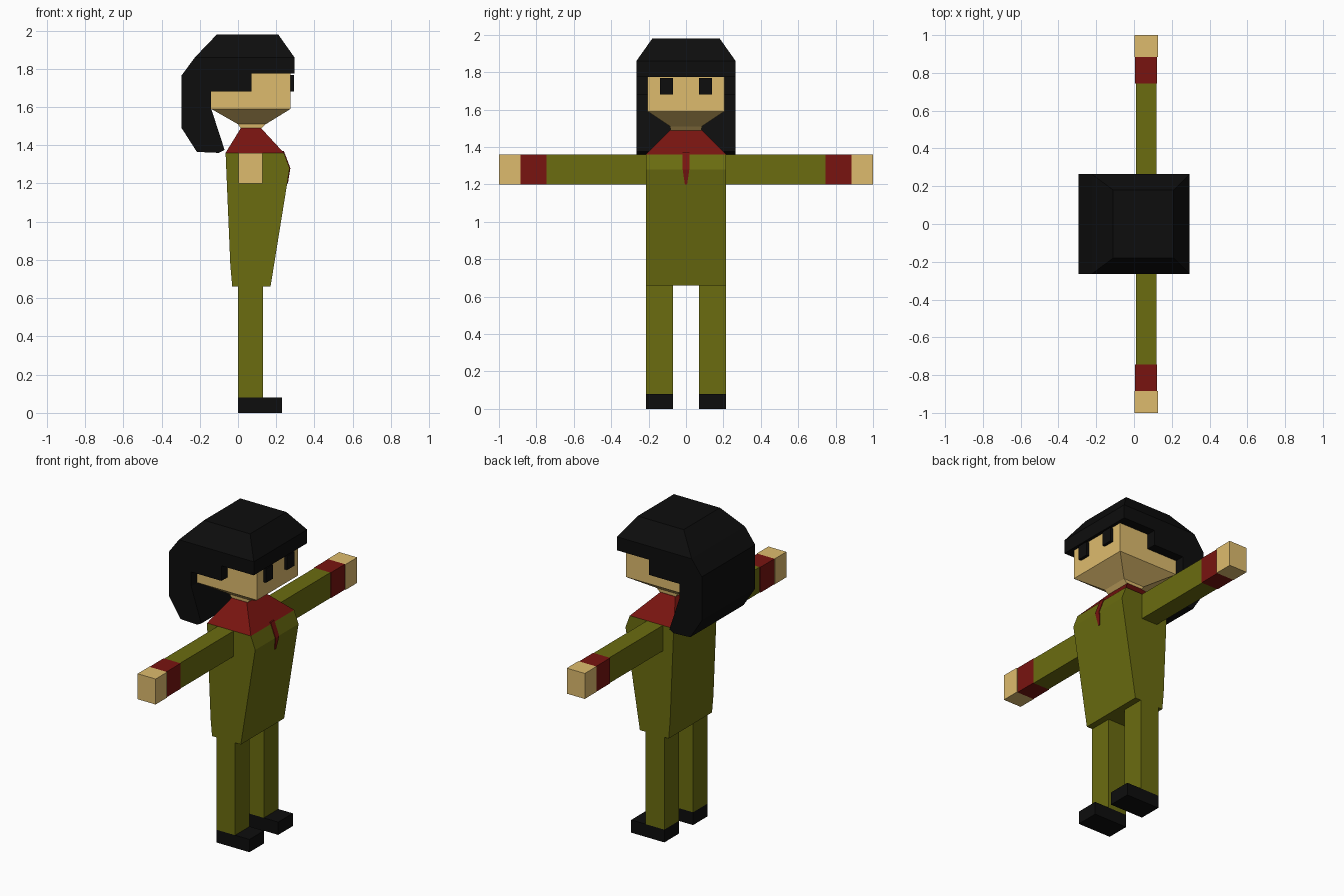
import bpy, bmesh

if "Cube" in bpy.data.objects:
    bpy.data.objects.remove(bpy.data.objects["Cube"])


def material(name, rgb):
    m = bpy.data.materials.new(name)
    m.diffuse_color = (*rgb, 1)
    m.use_nodes = True
    m.node_tree.nodes["Principled BSDF"].inputs["Base Color"].default_value = m.diffuse_color
    return m


OLIVE = material("olive", (0.145, 0.150, 0.005))
RED = material("red", (0.190, 0.007, 0.005))
SKIN = material("skin", (0.73, 0.50, 0.155))
BLACK = material("black", (0.004, 0.004, 0.004))


def loft(name, rings, mat):
    """Join matching rings of points with quads and cap both ends."""
    bm = bmesh.new()
    loops = [[bm.verts.new(p) for p in ring] for ring in rings]
    n = len(loops[0])
    for a, b in zip(loops, loops[1:]):
        for i in range(n):
            j = (i + 1) % n
            bm.faces.new((a[i], a[j], b[j], b[i]))
    bm.faces.new(loops[0])
    bm.faces.new(loops[-1])
    bmesh.ops.recalc_face_normals(bm, faces=bm.faces[:])
    me = bpy.data.meshes.new(name)
    bm.to_mesh(me)
    bm.free()
    me.materials.append(mat)
    ob = bpy.data.objects.new(name, me)
    bpy.context.collection.objects.link(ob)
    return ob


def prism(name, profile, half, mat):
    """Extrude an x-z profile symmetrically along y."""
    return loft(name, [[(x, y, z) for x, z in profile] for y in (-half, half)], mat)


def stack(name, levels, mat):
    """Loft rectangles given as (z, x0, x1, half width in y)."""
    return loft(name, [[(a, -h, z), (b, -h, z), (b, h, z), (a, h, z)]
                       for z, a, b, h in levels], mat)


def box(name, x, y, z, mat):
    return loft(name, [[(x[0], y[0], k), (x[1], y[0], k), (x[1], y[1], k), (x[0], y[1], k)]
                       for k in z], mat)


def pair(name, x, y, z, mat):
    for side, s in (("left", 1), ("right", -1)):
        box(f"{side}_{name}", x, (s * y[0], s * y[1]), z, mat)


# Legs and shoes
pair("shoe", (0, 0.23), (0.07, 0.215), (0, 0.08), BLACK)
pair("leg", (0, 0.13), (0.07, 0.215), (0.08, 0.67), OLIVE)

# Jacket, bulging at the chest
prism("jacket", [(-0.065, 1.36), (0.24, 1.36), (0.27, 1.28), (0.17, 0.66),
                 (-0.03, 0.66), (-0.04, 0.77)], 0.215, OLIVE)

# Arms, cuffs and hands
pair("sleeve", (0.01, 0.12), (0.20, 0.745), (1.20, 1.36), OLIVE)
pair("cuff", (0.005, 0.123), (0.745, 0.885), (1.20, 1.36), RED)
pair("hand", (0.003, 0.128), (0.885, 1.0), (1.20, 1.36), SKIN)

# Scarf: sloping collar and a pointed tie following the chest
stack("collar", [(1.36, -0.065, 0.24, 0.215), (1.49, 0.015, 0.12, 0.085)], RED)
stack("tie", [(1.20, 0.24, 0.261, 0.006), (1.28, 0.25, 0.274, 0.018),
              (1.37, 0.21, 0.24, 0.018)], RED)

# Neck, flared jaw and head in one piece
stack("head", [(1.48, 0.02, 0.115, 0.082), (1.51, 0.0, 0.145, 0.085),
               (1.59, -0.14, 0.275, 0.205), (1.80, -0.14, 0.275, 0.205)], SKIN)

# Eyes
pair("eye", (0.26, 0.293), (0.07, 0.14), (1.68, 1.768), BLACK)

# Hair: stepped side profile plus chamfered crown
prism("hair", [(0.295, 1.86), (0.295, 1.775), (0.07, 1.775), (0.07, 1.68),
               (-0.14, 1.68), (-0.14, 1.59), (-0.07, 1.375), (-0.10, 1.36),
               (-0.215, 1.365), (-0.295, 1.49), (-0.295, 1.765), (-0.225, 1.86)],
      0.265, BLACK)
stack("hair_crown", [(1.86, -0.225, 0.295, 0.265), (1.98, -0.11, 0.21, 0.18)], BLACK)
